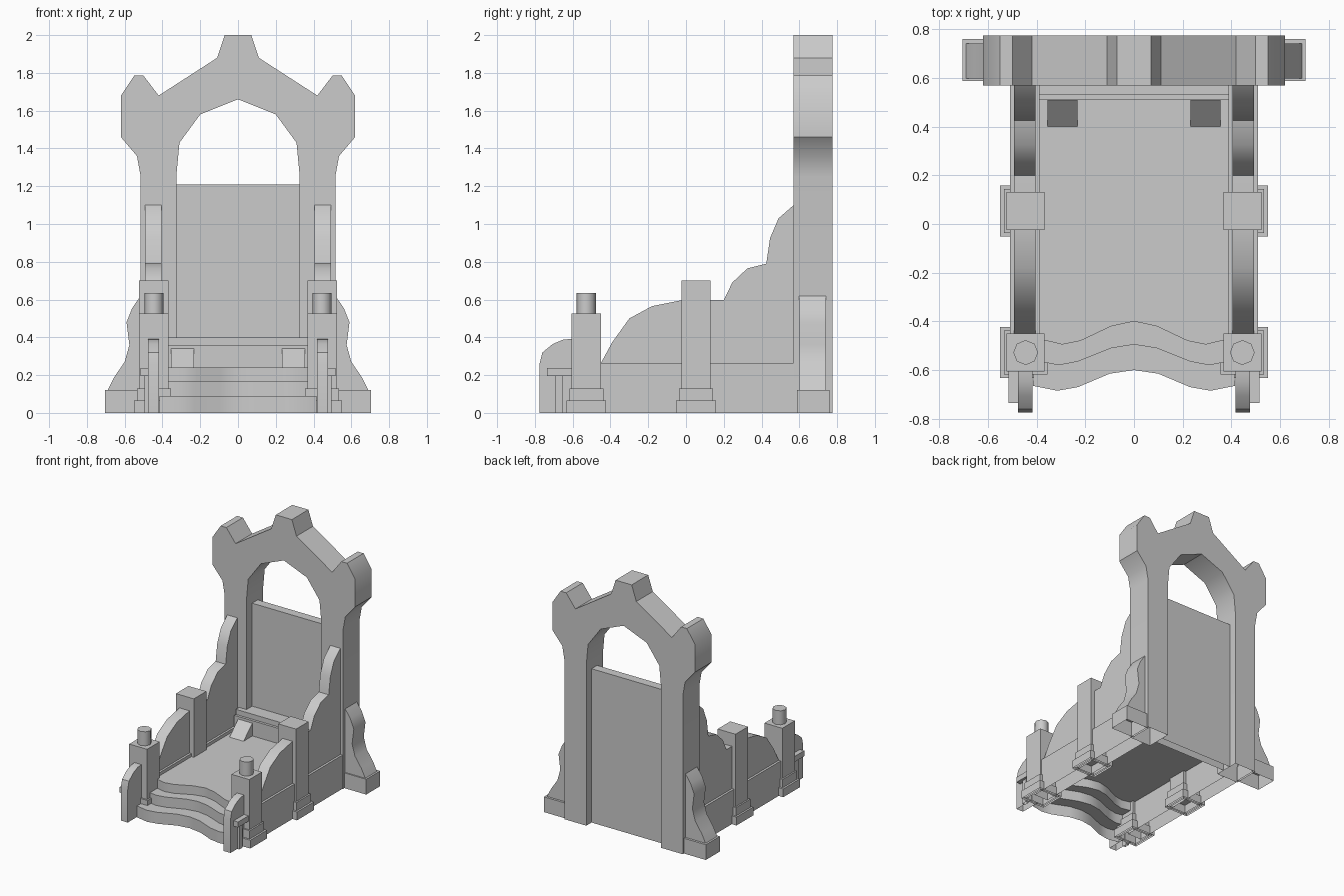
import bpy, bmesh, math

if "Cube" in bpy.data.objects:
    bpy.data.objects.remove(bpy.data.objects["Cube"], do_unlink=True)

stone = bpy.data.materials.new("grey stone")
stone.use_nodes = True
STONE = (0.6, 0.6, 0.6, 1)
stone.diffuse_color = STONE
stone.node_tree.nodes["Principled BSDF"].inputs["Base Color"].default_value = STONE


def finish(name, bm, angle):
    """Turn a bmesh into a shaded stone object, open where it meets the ground."""
    ground = [f for f in bm.faces if all(v.co.z < 1e-4 for v in f.verts)]
    bmesh.ops.recalc_face_normals(bm, faces=bm.faces)
    bmesh.ops.delete(bm, geom=ground, context='FACES')
    mesh = bpy.data.meshes.new(name)
    bm.to_mesh(mesh)
    bm.free()
    mesh.materials.append(stone)
    ob = bpy.data.objects.new(name, mesh)
    bpy.context.collection.objects.link(ob)
    bpy.ops.object.select_all(action='DESELECT')
    ob.select_set(True)
    bpy.context.view_layer.objects.active = ob
    bpy.ops.object.shade_smooth_by_angle(angle=math.radians(angle))
    return ob


def prism(name, profile, start, end, axis, angle=35):
    """Extrude a profile: (y, z) points along x, or (x, z) points along y."""
    bm = bmesh.new()
    place = (lambda a, z: (start, a, z)) if axis == 'x' else (lambda a, z: (a, start, z))
    face = bm.faces.new([bm.verts.new(place(a, z)) for a, z in profile])
    out = bmesh.ops.extrude_face_region(bm, geom=[face], use_keep_orig=True)
    moved = [g for g in out["geom"] if isinstance(g, bmesh.types.BMVert)]
    d = end - start
    bmesh.ops.translate(bm, verts=moved, vec=(d, 0, 0) if axis == 'x' else (0, d, 0))
    return finish(name, bm, angle)


def box(name, x, y, z):
    return prism(name, [(y[0], z[0]), (y[1], z[0]), (y[1], z[1]), (y[0], z[1])], *x, 'x')


def mirrored(ob):
    """Keep a left part and give it a right twin."""
    bm = bmesh.new()
    bm.from_mesh(ob.data)
    bmesh.ops.scale(bm, verts=bm.verts, vec=(-1, 1, 1))
    finish("right_" + ob.name, bm, 50 if "finial" in ob.name else 35)
    ob.name = "left_" + ob.name


# Gate arch with three crown teeth
outer = [(0.515, 0), (0.515, 1.25), (0.535, 1.36), (0.62, 1.46), (0.62, 1.68),
         (0.55, 1.785), (0.5, 1.785), (0.42, 1.68), (0.11, 1.88), (0.07, 2.0)]
inner = [(0.2, 1.58), (0.31, 1.43), (0.325, 1.27), (0.325, 0)]
flip = lambda pts: [(-x, z) for x, z in reversed(pts)]
prism("gate_arch", outer + flip(outer) + flip(inner) + [(0, 1.66)] + inner,
      0.57, 0.775, 'y')

# Back panel, ledge in front of it
box("back_panel", (-0.325, 0.325), (0.64, 0.71), (0, 1.21))
box("ledge_low", (-0.39, 0.39), (0.51, 0.6), (0.24, 0.36))
box("ledge_high", (-0.39, 0.39), (0.53, 0.64), (0.24, 0.4))

# Floor and curved steps as one open shell
edges = [
    (0.24, [(0, -0.4), (0.093, -0.42), (0.22, -0.48), (0.295, -0.495), (0.4, -0.47)]),
    (0.17, [(0, -0.495), (0.093, -0.51), (0.23, -0.565), (0.31, -0.58), (0.41, -0.56)]),
    (0.09, [(0, -0.6), (0.1, -0.615), (0.23, -0.67), (0.315, -0.685), (0.415, -0.665)]),
]
bm = bmesh.new()
rows = []


def add_row(curve, z):
    full = [(-x, y) for x, y in reversed(curve[1:])] + curve
    rows.append([bm.verts.new((x, y, z)) for x, y in full])


add_row([(x, 0.57) for x, y in edges[0][1]], edges[0][0])
for i, (z, curve) in enumerate(edges):
    add_row(curve, z)
    add_row(curve, edges[i + 1][0] if i + 1 < len(edges) else 0)
for a, b in zip(rows, rows[1:]):
    for i in range(len(a) - 1):
        bm.faces.new((a[i], b[i], b[i + 1], a[i + 1]))
finish("floor_and_steps", bm, 35)

# Side walls with stepped curves
mirrored(box("lower_wall", (0.388, 0.51), (-0.53, 0.57), (0, 0.265)))
curve = [(-0.45, 0.265), (-0.39, 0.375), (-0.3, 0.5), (-0.18, 0.565), (-0.02, 0.597),
         (0.2, 0.597), (0.245, 0.69), (0.325, 0.765), (0.425, 0.79), (0.445, 0.925),
         (0.49, 1.03), (0.57, 1.1), (0.57, 0.265)]
mirrored(prism("upper_wall", curve, 0.405, 0.492, 'x'))

# Posts on two-tier plinths
PX = 0.445
for label, py, top in (("front", -0.528, 0.525), ("middle", 0.053, 0.7)):
    for part, half, height in (("plinth", 0.105, 0.065), ("collar", 0.09, 0.13),
                               ("post", 0.078, top)):
        mirrored(box(f"{label}_{part}", (PX - half, PX + half),
                     (py - half, py + half), (0, height)))

# Eight-sided finials on the front posts
bm = bmesh.new()
bmesh.ops.create_cone(bm, cap_ends=True, segments=8, radius1=0.051, radius2=0.051, depth=0.11)
bmesh.ops.translate(bm, verts=bm.verts, vec=(PX, -0.528, 0.58))
mirrored(finish("finial", bm, 50))

# Rounded fins in front, with a small side shelf on a strut
fin = [(-0.775, 0), (-0.775, 0.26), (-0.76, 0.32), (-0.705, 0.365), (-0.65, 0.388),
       (-0.6, 0.392), (-0.6, 0)]
mirrored(prism("front_fin", fin, 0.417, 0.477, 'x'))
mirrored(box("side_shelf", (0.47, 0.515), (-0.735, -0.6), (0.195, 0.238)))
mirrored(box("shelf_strut", (0.47, 0.495), (-0.69, -0.65), (0, 0.195)))

# Scrolled buttresses beside the arch
mirrored(box("buttress_base", (0.5, 0.705), (0.587, 0.76), (0, 0.12)))
scroll = [(0.5, 0.12), (0.69, 0.12), (0.655, 0.19), (0.6, 0.27), (0.575, 0.36),
          (0.59, 0.48), (0.56, 0.555), (0.515, 0.62), (0.5, 0.62)]
mirrored(prism("buttress_scroll", scroll, 0.597, 0.742, 'y'))

# Wedge blocks on the floor against the ledge
wedge = [(0.4, 0.24), (0.51, 0.34), (0.51, 0.24)]
mirrored(prism("floor_wedge", wedge, 0.232, 0.355, 'x'))
